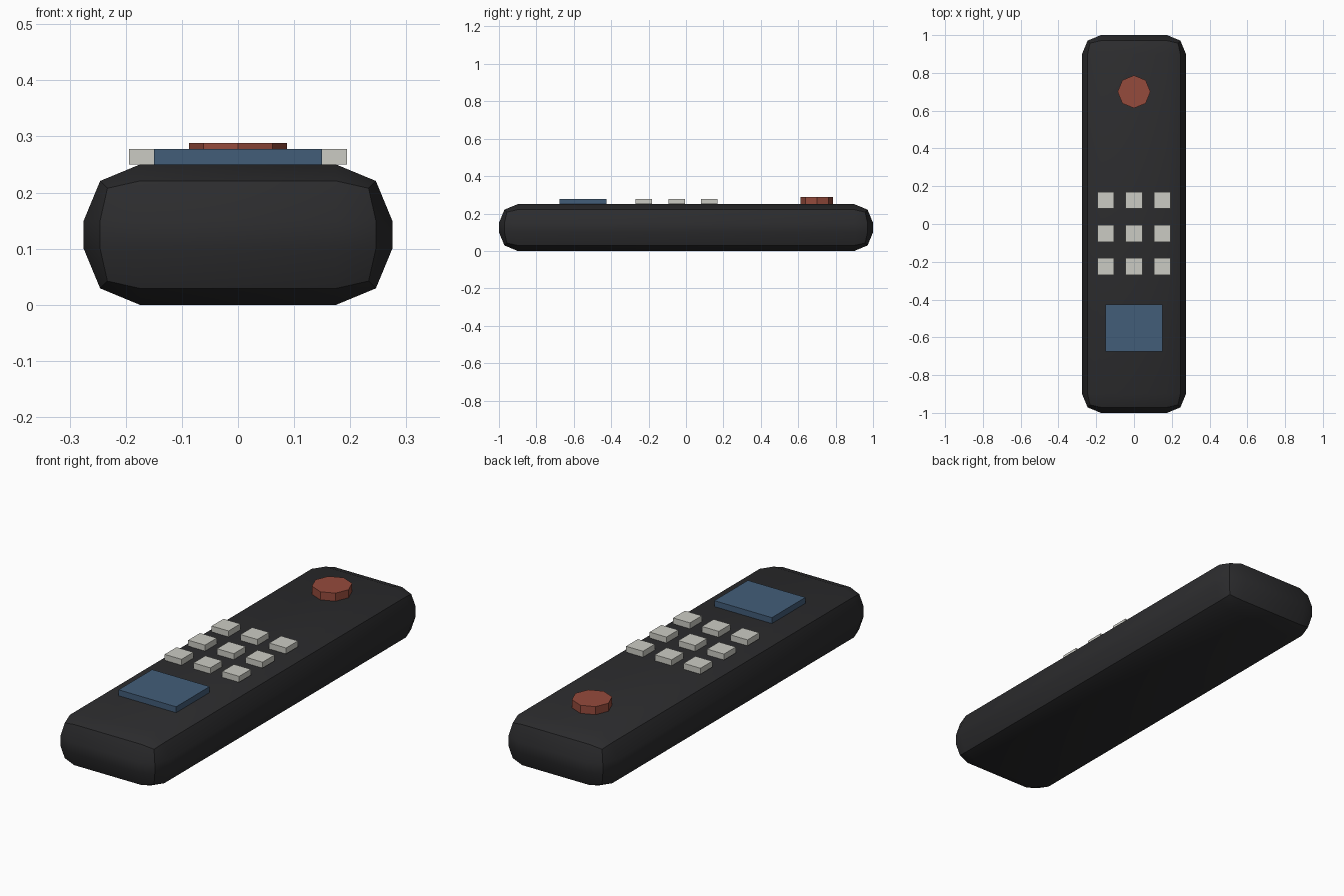
import bpy
import math

if "Cube" in bpy.data.objects:
    bpy.data.objects.remove(bpy.data.objects["Cube"])


def material(name, rgb):
    mat = bpy.data.materials.new(name)
    mat.diffuse_color = (*rgb, 1)
    mat.use_nodes = True
    mat.node_tree.nodes["Principled BSDF"].inputs["Base Color"].default_value = mat.diffuse_color
    return mat


DARK = material("dark_plastic", (0.025, 0.025, 0.027))
PALE = material("pale_rubber", (0.6, 0.6, 0.55))
BLUE = material("blue_panel", (0.055, 0.11, 0.19))
RED = material("red_button", (0.30, 0.07, 0.045))

TOP = 0.25  # height of the body's upper face


def box(name, x, y, z0, size, mat):
    bpy.ops.mesh.primitive_cube_add(size=1, location=(x, y, z0 + size[2] / 2))
    ob = bpy.context.object
    ob.name = name
    ob.scale = size
    bpy.ops.object.transform_apply(location=False, rotation=False, scale=True)
    ob.data.materials.append(mat)
    return ob


# Body with two-step rounded edges
body = box("body", 0, 0, 0, (0.55, 2.0, TOP), DARK)
bevel = body.modifiers.new("rounded_edges", 'BEVEL')
bevel.width = 0.1
bevel.segments = 2
bevel.limit_method = 'NONE'
bpy.ops.object.modifier_apply(modifier=bevel.name)
bpy.ops.object.shade_smooth_by_angle(angle=math.radians(30))

# Keypad, three by three
for row in range(3):
    for col in range(3):
        box(f"key_{row + 1}_{col + 1}", (col - 1) * 0.15, 0.125 - row * 0.175,
            TOP, (0.088, 0.088, 0.028), PALE)

# Display panel
box("display_panel", 0, -0.55, TOP, (0.30, 0.25, 0.028), BLUE)

# Octagonal power button
bpy.ops.mesh.primitive_cylinder_add(vertices=8, radius=0.087, depth=0.038,
                                    location=(0, 0.70, TOP + 0.019))
power = bpy.context.object
power.name = "power_button"
power.data.materials.append(RED)
